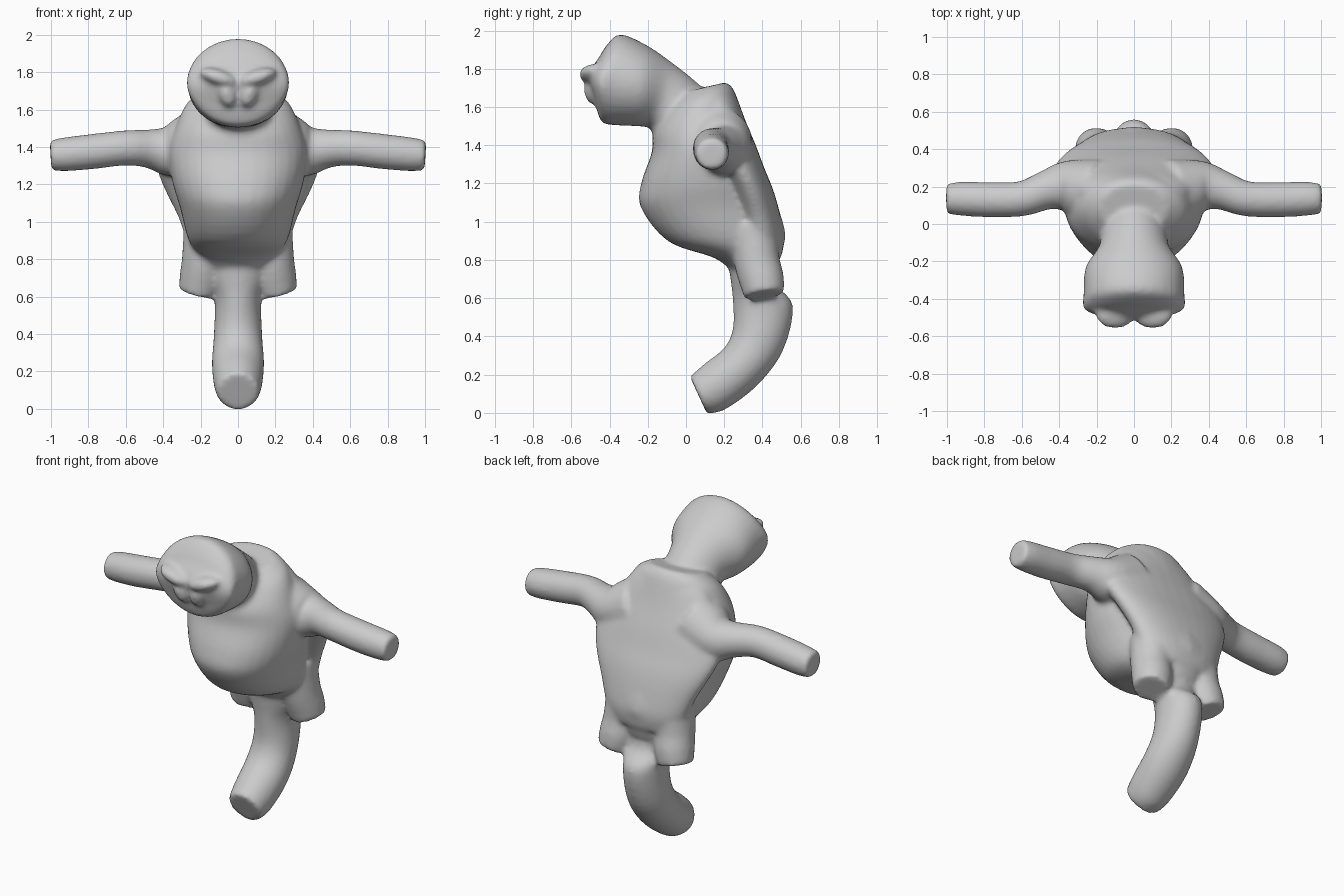
import bpy, bmesh, math
from mathutils import Vector, Matrix

bm = bmesh.new()
SIDES = 32


def catmull(rows, steps=4):
    """Smoothly interpolate a list of equal-length number rows."""
    out = []
    for i in range(len(rows) - 1):
        a, b = rows[max(i - 1, 0)], rows[i]
        c, d = rows[i + 1], rows[min(i + 2, len(rows) - 1)]
        for s in range(steps):
            t = s / steps
            out.append([0.5 * (2 * q + (r - p) * t + (2 * p - 5 * q + 4 * r - w) * t * t
                               + (3 * q - p - 3 * r + w) * t ** 3)
                        for p, q, r, w in zip(a, b, c, d)])
    return out + [rows[-1]]


def skin(rings):
    """Closed surface through rings of points."""
    vs = [[bm.verts.new(p) for p in ring] for ring in rings]
    for a, b in zip(vs, vs[1:]):
        for i in range(SIDES):
            j = (i + 1) % SIDES
            bm.faces.new((a[i], a[j], b[j], b[i]))
    bm.faces.new(vs[0][::-1])
    bm.faces.new(vs[-1])


def profile_loft(rows, power=1.0):
    """Rows: y,z of one side, y,z of the other side, half width."""
    rings = []
    for y0, z0, y1, z1, w in catmull(rows):
        c = Vector((0, (y0 + y1) / 2, (z0 + z1) / 2))
        d = Vector((0, (y0 - y1) / 2, (z0 - z1) / 2))
        ring = []
        for i in range(SIDES):
            t = math.tau * i / SIDES
            s, k = math.sin(t), math.cos(t)
            ring.append(c + d * k + Vector((w * math.copysign(abs(s) ** power, s), 0, 0)))
        rings.append(ring)
    skin(rings)


def tube(rows, side=1):
    """Rows: x,y,z centre and radius."""
    pts = catmull(rows)
    cs = [Vector((p[0] * side, p[1], p[2])) for p in pts]
    rings = []
    for i, c in enumerate(cs):
        axis = (cs[min(i + 1, len(cs) - 1)] - cs[max(i - 1, 0)]).normalized()
        u = axis.cross(Vector((0, 1, 0))).normalized()
        v = axis.cross(u)
        rings.append([c + pts[i][3] * (u * math.cos(math.tau * k / SIDES)
                                       + v * math.sin(math.tau * k / SIDES))
                      for k in range(SIDES)])
    skin(rings)


def blob(loc, size, roll=0):
    bmesh.ops.create_uvsphere(bm, u_segments=24, v_segments=16, radius=1,
                              matrix=Matrix.Translation(loc) @ Matrix.Rotation(roll, 4, 'Y')
                              @ Matrix.Diagonal((*size, 1)))


# torso: front y,z / back y,z / half width
profile_loft([
    (0.25, 0.73, 0.47, 0.74, 0.16),
    (0.15, 0.81, 0.50, 0.84, 0.22),
    (-0.09, 0.895, 0.52, 0.94, 0.27),
    (-0.235, 1.07, 0.48, 1.08, 0.31),
    (-0.235, 1.20, 0.43, 1.22, 0.35),
    (-0.18, 1.36, 0.36, 1.40, 0.37),
    (-0.17, 1.47, 0.30, 1.56, 0.33),
    (-0.11, 1.58, 0.25, 1.69, 0.27),
    (-0.04, 1.67, 0.21, 1.73, 0.18)], power=0.92)

# broad shield across the back, with its edges reaching past the torso
profile_loft([
    (0.29, 0.80, 0.50, 0.82, 0.25),
    (0.28, 0.90, 0.515, 0.92, 0.28),
    (0.27, 1.02, 0.49, 1.05, 0.325),
    (0.23, 1.14, 0.455, 1.17, 0.385),
    (0.17, 1.26, 0.41, 1.28, 0.43),
    (0.10, 1.37, 0.365, 1.40, 0.43),
    (0.07, 1.50, 0.31, 1.53, 0.34),
    (0.05, 1.62, 0.265, 1.64, 0.26),
    (0.05, 1.69, 0.22, 1.71, 0.19)], power=0.9)

# neck and head: upper y,z / lower y,z / half width
profile_loft([
    (0.10, 1.69, -0.14, 1.38, 0.17),
    (0.02, 1.76, -0.17, 1.44, 0.18),
    (-0.07, 1.83, -0.19, 1.49, 0.19),
    (-0.20, 1.92, -0.27, 1.50, 0.26),
    (-0.34, 1.98, -0.42, 1.51, 0.27),
    (-0.41, 1.93, -0.455, 1.55, 0.275),
    (-0.455, 1.86, -0.475, 1.62, 0.255),
    (-0.49, 1.81, -0.495, 1.68, 0.18),
    (-0.51, 1.77, -0.51, 1.73, 0.09)])

# tail: upper y,z / lower y,z / half width
profile_loft([
    (0.02, 0.19, 0.11, -0.005, 0.11),
    (0.10, 0.26, 0.21, 0.02, 0.13),
    (0.20, 0.34, 0.38, 0.15, 0.14),
    (0.245, 0.44, 0.51, 0.33, 0.13),
    (0.245, 0.58, 0.56, 0.56, 0.125),
    (0.23, 0.72, 0.47, 0.68, 0.15),
    (0.20, 0.90, 0.46, 0.86, 0.16)])

for s in (1, -1):
    # brow and muzzle lumps on the face
    blob((s * 0.10, -0.48, 1.77), (0.11, 0.08, 0.045), s * -0.3)
    blob((s * 0.06, -0.48, 1.69), (0.05, 0.055, 0.08), s * 0.3)
    # arms
    tube([(0.22, 0.17, 1.42, 0.18), (0.36, 0.20, 1.38, 0.14),
          (0.47, 0.18, 1.39, 0.105), (0.60, 0.135, 1.395, 0.094),
          (0.78, 0.13, 1.375, 0.094), (0.93, 0.135, 1.36, 0.09),
          (1.002, 0.135, 1.355, 0.08)], s)
    # leg stumps
    tube([(0.16, 0.35, 0.98, 0.13), (0.18, 0.37, 0.80, 0.12),
          (0.195, 0.395, 0.70, 0.118), (0.215, 0.41, 0.615, 0.105)], s)

bmesh.ops.recalc_face_normals(bm, faces=bm.faces[:])
mesh = bpy.data.meshes.new("creature_body")
bm.to_mesh(mesh)
bm.free()
body = bpy.data.objects.new("creature_body", mesh)
bpy.context.collection.objects.link(body)

# fuse all parts into one soft surface
fuse = body.modifiers.new("fuse", 'REMESH')
fuse.mode = 'VOXEL'
fuse.voxel_size = 0.014
fuse.use_smooth_shade = True
soft = body.modifiers.new("soften", 'SMOOTH')
soft.factor = 0.5
soft.iterations = 10
